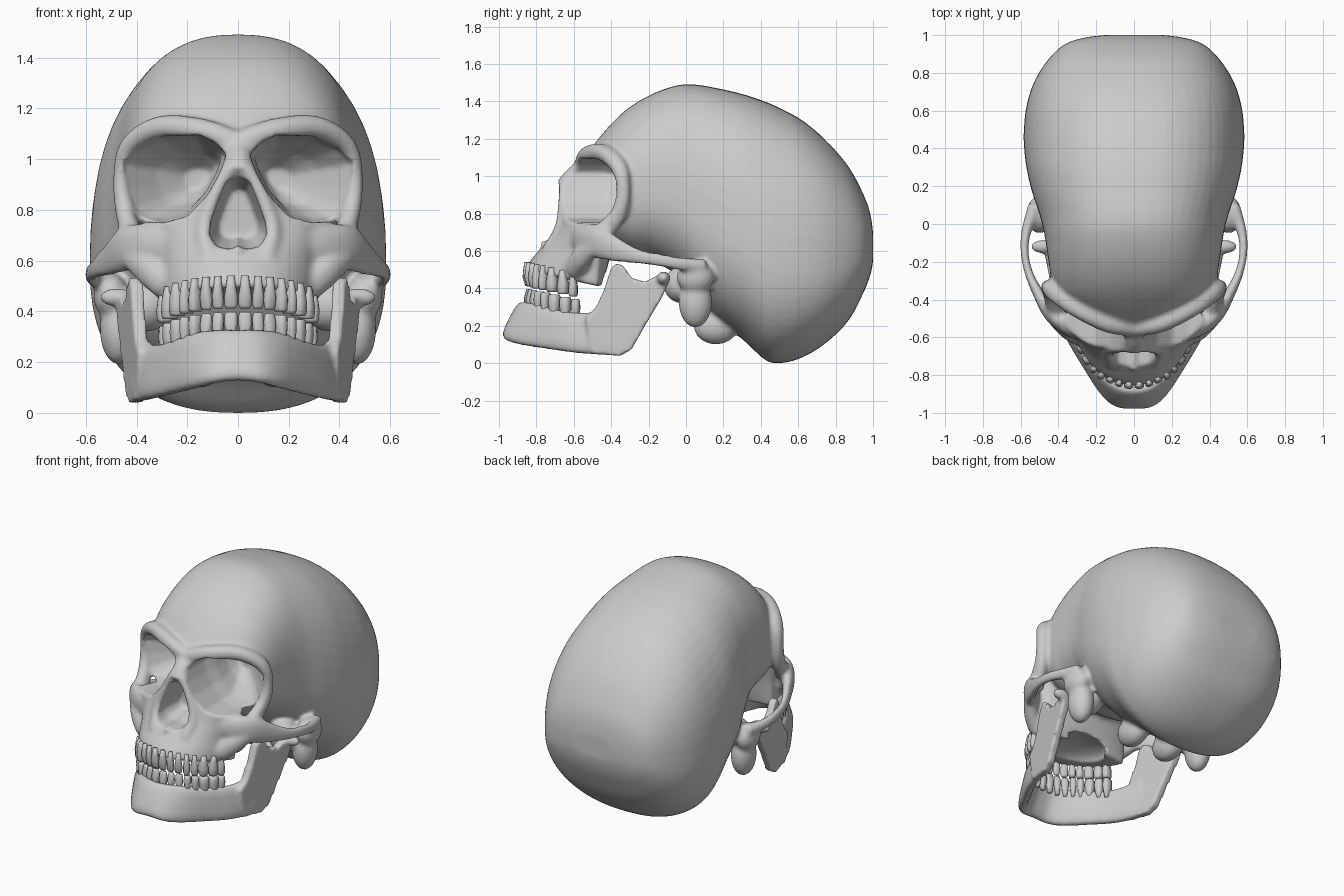
import bpy, bmesh, math
from mathutils import Vector, Matrix

if "Cube" in bpy.data.objects:
    bpy.data.objects.remove(bpy.data.objects["Cube"])


def spline(rows, n=4):
    out, last = [], len(rows) - 1
    for i in range(last):
        p = [rows[max(0, min(last, i + k))] for k in (-1, 0, 1, 2)]
        for j in range(n):
            t = j / n
            out.append([.5 * (2*b + (c-a)*t + (2*a-5*b+4*c-d)*t*t + (3*b-a-3*c+d)*t**3)
                        for a, b, c, d in zip(*p)])
    return out + [list(rows[-1])]


def superellipse(n, e):
    f = lambda v: math.copysign(abs(v) ** (2 / e), v)
    return [(f(math.cos(2*math.pi*i/n)), f(math.sin(2*math.pi*i/n))) for i in range(n)]


def loft(bm, rings):
    vs = [[bm.verts.new(p) for p in r] for r in rings]
    n = len(vs[0])
    for a, b in zip(vs, vs[1:]):
        for i in range(n):
            bm.faces.new((a[i], a[(i+1) % n], b[(i+1) % n], b[i]))
    bm.faces.new(vs[0])
    bm.faces.new(vs[-1])


def tube(bm, rows, ref=(0, 0, 1), mirror=True):
    """rows: x, y, z, thickness radius, radius along ref"""
    rows, ref = spline(rows), Vector(ref)
    for s in ((1, -1) if mirror else (1,)):
        pts = [Vector((s*r[0], r[1], r[2])) for r in rows]
        rings = []
        for i, p in enumerate(pts):
            t = pts[min(i+1, len(pts)-1)] - pts[max(i-1, 0)]
            side = t.cross(ref).normalized()
            up = side.cross(t).normalized()
            rings.append([p + side*c*rows[i][3] + up*q*rows[i][4]
                          for c, q in superellipse(14, 2.2)])
        loft(bm, rings)


def ball(bm, c, r, mirror=True):
    for s in ((1, -1) if mirror else (1,)):
        m = Matrix.Translation((s*c[0], c[1], c[2])) @ Matrix.Diagonal((*r, 1))
        bmesh.ops.create_uvsphere(bm, u_segments=24, v_segments=14, radius=1, matrix=m)


def make(name, bm):
    bmesh.ops.recalc_face_normals(bm, faces=bm.faces[:])
    me = bpy.data.meshes.new(name)
    bm.to_mesh(me)
    bm.free()
    ob = bpy.data.objects.new(name, me)
    bpy.context.collection.objects.link(ob)
    me.shade_smooth()
    return ob


def modify(ob, kind, **props):
    m = ob.modifiers.new(kind, kind)
    for k, v in props.items():
        setattr(m, k, v)
    bpy.context.view_layer.objects.active = ob
    bpy.ops.object.modifier_apply(modifier=m.name)


def fuse(ob, voxel, smooth):
    modify(ob, 'REMESH', mode='VOXEL', voxel_size=voxel, use_smooth_shade=True)
    if smooth:
        modify(ob, 'SMOOTH', factor=.5, iterations=smooth)


# Braincase: rings along y (y, top, bottom, half width)
bm = bmesh.new()
case = [(-.57, 1.06, .92, .10), (-.5, 1.16, .75, .25), (-.4, 1.28, .64, .385), (-.3, 1.37, .57, .435),
        (-.18, 1.44, .545, .455), (-.05, 1.485, .47, .475), (.05, 1.49, .34, .50), (.17, 1.47, .22, .54),
        (.3, 1.44, .13, .57), (.42, 1.4, .02, .583), (.5, 1.365, .0, .583), (.62, 1.3, .03, .57),
        (.75, 1.19, .11, .53), (.87, 1.05, .23, .455), (.95, .9, .38, .37), (.985, .8, .47, .27),
        (1.0, .7, .54, .16)]
rings = []
for y, zt, zb, w in spline(case):
    zc = zb + .42 * (zt - zb)
    rings.append([(w*c, y, zc + s*((zt-zc) if s > 0 else (zc-zb))) for c, s in superellipse(56, 2.4)])
loft(bm, rings)
# Mastoids, occipital condyles, ear region
ball(bm, (.47, .05, .33), (.075, .09, .14))
ball(bm, (.50, .05, .46), (.07, .1, .09))
ball(bm, (.14, .16, .2), (.08, .12, .1))
ball(bm, (.36, -.02, .42), (.1, .1, .1))

# Upper jaw: rings along z (z, half width, front, back, tilt)
jaw = [(.50, .315, -.86, -.45, .22), (.56, .32, -.83, -.43, .2), (.64, .325, -.765, -.4, .1),
       (.72, .35, -.70, -.36, 0), (.82, .38, -.665, -.3, 0), (.95, .36, -.65, -.3, 0), (1.04, .22, -.59, -.3, 0)]
rings = []
for z, w, f, b, k in spline(jaw):
    rings.append([(w*c, y, z - k*(y + .87)) for c, y in
                  ((c, -.48 + s*((b+.48) if s > 0 else (-.48-f))) for c, s in superellipse(40, 2.1))])
loft(bm, rings)

# Brow ridge running down the outer orbit rim
tube(bm, [(-.02, -.55, 1.05, .05, .05), (.14, -.525, 1.11, .05, .05), (.31, -.44, 1.125, .045, .05),
          (.43, -.36, 1.05, .038, .045), (.458, -.335, .92, .035, .038), (.445, -.365, .79, .038, .045),
          (.41, -.46, .68, .045, .06)], ref=(0, 1, 0))
# Cheekbone and arch
tube(bm, [(.2, -.6, .68, .04, .07), (.33, -.55, .66, .05, .085), (.43, -.48, .65, .045, .09),
          (.505, -.37, .605, .03, .065), (.56, -.25, .57, .022, .04), (.58, -.13, .55, .022, .035),
          (.565, -.02, .53, .028, .035), (.52, .1, .52, .04, .04)])
tube(bm, [(.42, -.5, .62, .04, .05), (.35, -.56, .56, .05, .06), (.28, -.6, .5, .05, .06)])
# Nasal bones, nasal margins and spine
tube(bm, [(0, -.54, 1.05, .06, .05), (0, -.615, 1.0, .05, .04), (0, -.665, .945, .055, .035)], mirror=False)
tube(bm, [(.035, -.65, .96, .03, .03), (.095, -.655, .85, .03, .03), (.135, -.67, .72, .035, .035),
          (.11, -.74, .6, .035, .035)], ref=(0, 1, 0))
tube(bm, [(0, -.7, .64, .025, .02), (0, -.78, .645, .012, .014)], mirror=False)
skull = make("skull", bm)
fuse(skull, .013, 0)

# Cutters: eye sockets, nasal opening, palate
bm = bmesh.new()
socket = [(.045, 1.02), (.09, 1.065), (.15, 1.095), (.3, 1.09), (.4, 1.05), (.468, .99), (.45, .88),
          (.42, .8), (.37, .755), (.29, .75), (.2, .775), (.12, .86), (.075, .94)]
for m in (1, -1):
    loft(bm, [[(m*(.26 + dx + k*(x-.26)), y, .92 + k*(z-.92)) for x, z in socket]
              for y, k, dx in ((-.95, 1, 0), (-.45, 1, 0), (-.36, .92, 0), (-.24, .6, -.06), (-.16, .25, -.1))])
half = [(0, .93), (.045, .915), (.075, .84), (.108, .75), (.112, .7), (.085, .655), (.03, .645)]
nose = half + [(0, .66)] + [(-x, z) for x, z in half[:0:-1]]
loft(bm, [[(k*x, y, .78 + k*(z-.78)) for x, z in nose] for y, k in ((-1, 1), (-.64, 1), (-.5, .7))])
ball(bm, (0, -.58, .44), (.2, .2, .07), mirror=False)
cutter = make("cutter", bm)
cutter.hide_render = True
modify(skull, 'BOOLEAN', operation='DIFFERENCE', object=cutter, solver='EXACT')
bpy.data.objects.remove(cutter)
fuse(skull, .011, 4)

# Lower jaw body: top edge, bottom edge, half thickness
bm = bmesh.new()
body = [(0, -.865, .325, 0, -.965, .13, .034), (.08, -.85, .325, .09, -.955, .12, .034),
        (.165, -.79, .315, .16, -.89, .10, .034), (.24, -.70, .29, .255, -.735, .075, .035),
        (.305, -.58, .27, .34, -.59, .055, .035), (.36, -.47, .28, .39, -.45, .045, .033),
        (.385, -.4, .32, .415, -.35, .045, .026)]
full = spline([(-r[0], r[1], r[2], -r[3], *r[4:]) for r in body[:0:-1]] + body)
mids = [(Vector(r[:3]) + Vector(r[3:6])) / 2 for r in full]
rings = []
for i, r in enumerate(full):
    d = (Vector(r[:3]) - Vector(r[3:6])) / 2
    nrm = (mids[min(i+1, len(mids)-1)] - mids[max(i-1, 0)]).cross(d).normalized()
    rings.append([mids[i] + d*c + nrm*s*r[6] for c, s in superellipse(16, 3)])
loft(bm, rings)
# Rami and condyles
ramus = [(-.54, .24), (-.48, .3), (-.435, .4), (-.4, .51), (-.37, .535), (-.335, .52), (-.29, .455),
         (-.22, .435), (-.15, .47), (-.085, .45), (-.13, .35), (-.22, .2), (-.29, .075), (-.35, .04), (-.5, .05)]
for m in (1, -1):
    loft(bm, [[(m*(.412 + .2*(y+.33) + t), y, z) for y, z in ramus] for t in (-.026, .026)])
ball(bm, (.475, -.12, .455), (.07, .036, .036))
mandible = make("lower_jaw", bm)
fuse(mandible, .011, 4)

# Teeth along both dental arches
widths = [.056, .048, .052, .048, .048, .066, .064, .05]
for name, W, D, sgn in (("upper_teeth", .30, .352, 1), ("lower_teeth", .29, .345, -1)):
    bm = bmesh.new()
    th = 0
    for i, w in enumerate(widths):
        speed = lambda a: math.hypot(W*math.cos(a), D*math.sin(a))
        th += w / 2 / speed(th)
        p = Vector((W*math.sin(th), -.5 - D*math.cos(th), 0))
        tan = Vector((W*math.cos(th), D*math.sin(th), 0)).normalized()
        out = Vector((tan.y, -tan.x, 0))
        th += w / 2 / speed(th)
        bite = .41 - .22*(p.y + .87) + sgn*.006
        deep, tip = (.023, .35) if i < 3 else (.034, .8)
        for m in (1, -1):
            rings = []
            for h, a, b in ((0, .7, tip), (.012, .9, tip + .15), (.05, .94, 1), (.09, .7, .85), (.13, .5, .6)):
                ring = [p + tan*c*a*w/2 + out*s*b*deep for c, s in superellipse(10, 2.8)]
                rings.append([(m*v.x, v.y, bite + sgn*h) for v in ring])
            loft(bm, rings)
    make(name, bm)
